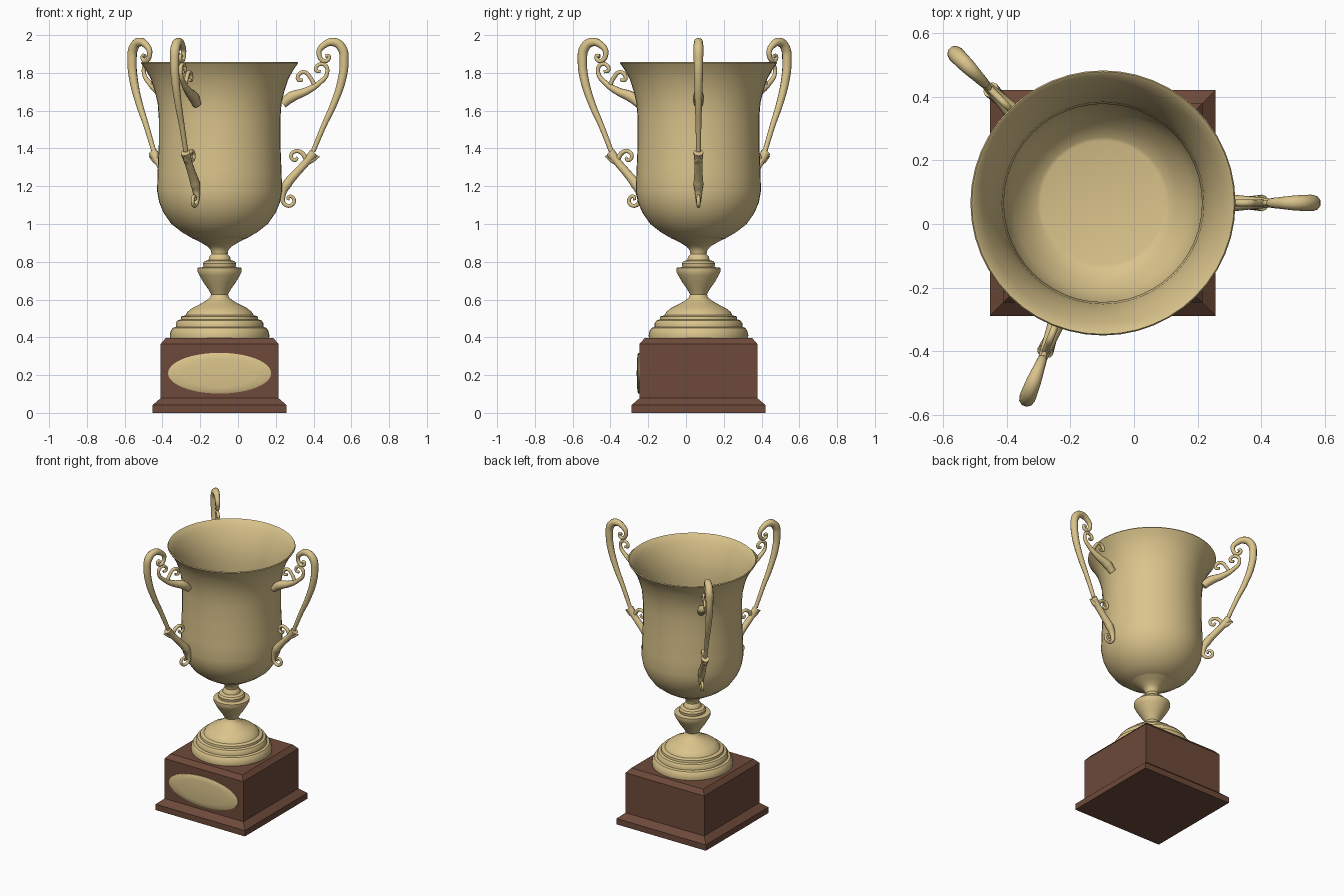
import bpy, bmesh, math

CX, CY = -0.0975, 0.066          # cup axis


def material(name, rgb):
    m = bpy.data.materials.new(name)
    m.diffuse_color = (*rgb, 1)
    return m


GOLD = material("pale gold", (0.70, 0.55, 0.26))
WOOD = material("dark wood", (0.155, 0.068, 0.042))


def smooth(ob, angle):
    bpy.ops.object.select_all(action='DESELECT')
    ob.select_set(True)
    bpy.context.view_layer.objects.active = ob
    bpy.ops.object.shade_smooth_by_angle(angle=math.radians(angle))


def lathe(name, profile, mat, n=48, phase=0.0, angle=35):
    """Turn (radius, z) points round the z axis; closed at both ends."""
    bm = bmesh.new()
    rings = [[bm.verts.new((r * math.cos(phase + 2 * math.pi * i / n),
                            r * math.sin(phase + 2 * math.pi * i / n), z))
              for i in range(n)] for r, z in profile]
    for a, b in zip(rings, rings[1:]):
        for i in range(n):
            j = (i + 1) % n
            bm.faces.new((a[i], a[j], b[j], b[i]))
    bm.faces.new(rings[0])
    bm.faces.new(rings[-1])
    bmesh.ops.recalc_face_normals(bm, faces=bm.faces)
    me = bpy.data.meshes.new(name)
    bm.to_mesh(me)
    bm.free()
    ob = bpy.data.objects.new(name, me)
    bpy.context.collection.objects.link(ob)
    me.materials.append(mat)
    ob.location = (CX, CY, 0)
    smooth(ob, angle)
    return ob


# Wooden plinth: a four-sided lathe
Q = math.sqrt(2)
lathe("plinth", [(r * Q, z) for r, z in [
    (0.354, 0), (0.354, 0.042), (0.312, 0.078), (0.312, 0.365), (0.285, 0.396)]],
    WOOD, 4, math.pi / 4, 10)

# Oval plaque on the front
plaque = lathe("plaque", [(1, 0), (1, 0.006), (0.93, 0.010), (0.7, 0.013), (0.05, 0.015)], GOLD, 48)
plaque.scale = (0.273, 0.108, 1)
plaque.rotation_euler = (math.pi / 2, 0, 0)
plaque.location = (CX, CY - 0.312, 0.21)

# Stepped foot and stem
lathe("foot_and_stem", [
    (0.262, 0.394), (0.264, 0.41), (0.258, 0.435), (0.248, 0.45), (0.232, 0.455),
    (0.232, 0.475), (0.222, 0.49), (0.205, 0.495), (0.203, 0.51), (0.18, 0.517),
    (0.17, 0.535), (0.145, 0.555), (0.105, 0.575), (0.07, 0.595), (0.05, 0.612), (0.045, 0.628),
    (0.06, 0.655), (0.085, 0.69), (0.108, 0.73), (0.117, 0.748), (0.117, 0.768),
    (0.085, 0.772), (0.088, 0.79), (0.08, 0.803), (0.058, 0.81), (0.056, 0.825),
    (0.043, 0.84), (0.046, 0.86), (0.062, 0.88), (0.095, 0.90), (0.137, 0.922), (0.05, 0.93)], GOLD)

# Open bowl: outer wall, rim, inner wall, floor
lathe("bowl", [
    (0.05, 0.915), (0.137, 0.92), (0.20, 0.957), (0.255, 1.0), (0.297, 1.06), (0.32, 1.115),
    (0.331, 1.175), (0.328, 1.28), (0.322, 1.42), (0.322, 1.56), (0.328, 1.64),
    (0.342, 1.70), (0.363, 1.765), (0.39, 1.815), (0.416, 1.852), (0.412, 1.858),
    (0.404, 1.853), (0.378, 1.812), (0.352, 1.762), (0.331, 1.70), (0.317, 1.64),
    (0.311, 1.56), (0.311, 1.42), (0.317, 1.28), (0.319, 1.175), (0.307, 1.115),
    (0.283, 1.06), (0.243, 1.01), (0.207, 0.978), (0.195, 0.974)], GOLD)

# Handle strands in the handle's own plane: (distance from axis, z, tube radius)
STRANDS = {
    "main_scroll": [
        (.560, 1.889, .010), (.579, 1.889, .010), (.558, 1.862, .012), (.526, 1.905, .014),
        (.553, 1.947, .018), (.606, 1.963, .024), (.648, 1.931, .026), (.659, 1.862, .025),
        (.648, 1.767, .023), (.606, 1.639, .019), (.553, 1.523, .015), (.495, 1.385, .013)],
    "upper_bracket": [
        (.335, 1.635, .024), (.378, 1.671, .030), (.458, 1.703, .021), (.526, 1.745, .014),
        (.569, 1.798, .011), (.558, 1.841, .011), (.521, 1.841, .010), (.511, 1.814, .010),
        (.535, 1.806, .009)],
    "upper_curl": [
        (.505, 1.730, .012), (.480, 1.775, .011), (.452, 1.803, .011), (.421, 1.793, .011),
        (.417, 1.763, .010), (.442, 1.763, .009)],
    "lower_bracket": [
        (.500, 1.378, .026), (.458, 1.326, .021), (.405, 1.268, .022), (.357, 1.210, .026),
        (.336, 1.162, .018), (.341, 1.109, .011), (.378, 1.098, .010), (.394, 1.130, .010),
        (.368, 1.146, .009), (.362, 1.127, .008)],
    "lower_curl": [
        (.463, 1.337, .014), (.431, 1.379, .012), (.400, 1.385, .011), (.378, 1.358, .010),
        (.400, 1.337, .009), (.413, 1.353, .008)],
    "leaf_tip": [(.450, 1.318, .016), (.490, 1.340, .016), (.528, 1.358, .004)],
}


def strand(name, pts, angle):
    cu = bpy.data.curves.new(name, 'CURVE')
    cu.dimensions = '3D'
    cu.bevel_depth = 1.0
    cu.bevel_resolution = 3
    cu.resolution_u = 6
    cu.use_fill_caps = True
    sp = cu.splines.new('BEZIER')
    sp.bezier_points.add(len(pts) - 1)
    for p, (r, z, w) in zip(sp.bezier_points, pts):
        p.co = (r, 0, z)
        p.radius = w
        p.handle_left_type = p.handle_right_type = 'AUTO'
    cu.materials.append(GOLD)
    ob = bpy.data.objects.new(name, cu)
    bpy.context.collection.objects.link(ob)
    ob.location = (CX, CY, 0)
    ob.rotation_euler = (0, 0, math.radians(angle))
    bpy.ops.object.select_all(action='DESELECT')
    ob.select_set(True)
    bpy.context.view_layer.objects.active = ob
    bpy.ops.object.convert(target='MESH')
    smooth(bpy.context.view_layer.objects.active, 50)


# Three scrolled handles round the bowl
for side, angle in (("right", 0), ("back_left", 134.7), ("front_left", 248.8)):
    for part, pts in STRANDS.items():
        strand(f"{side}_handle_{part}", pts, angle)
